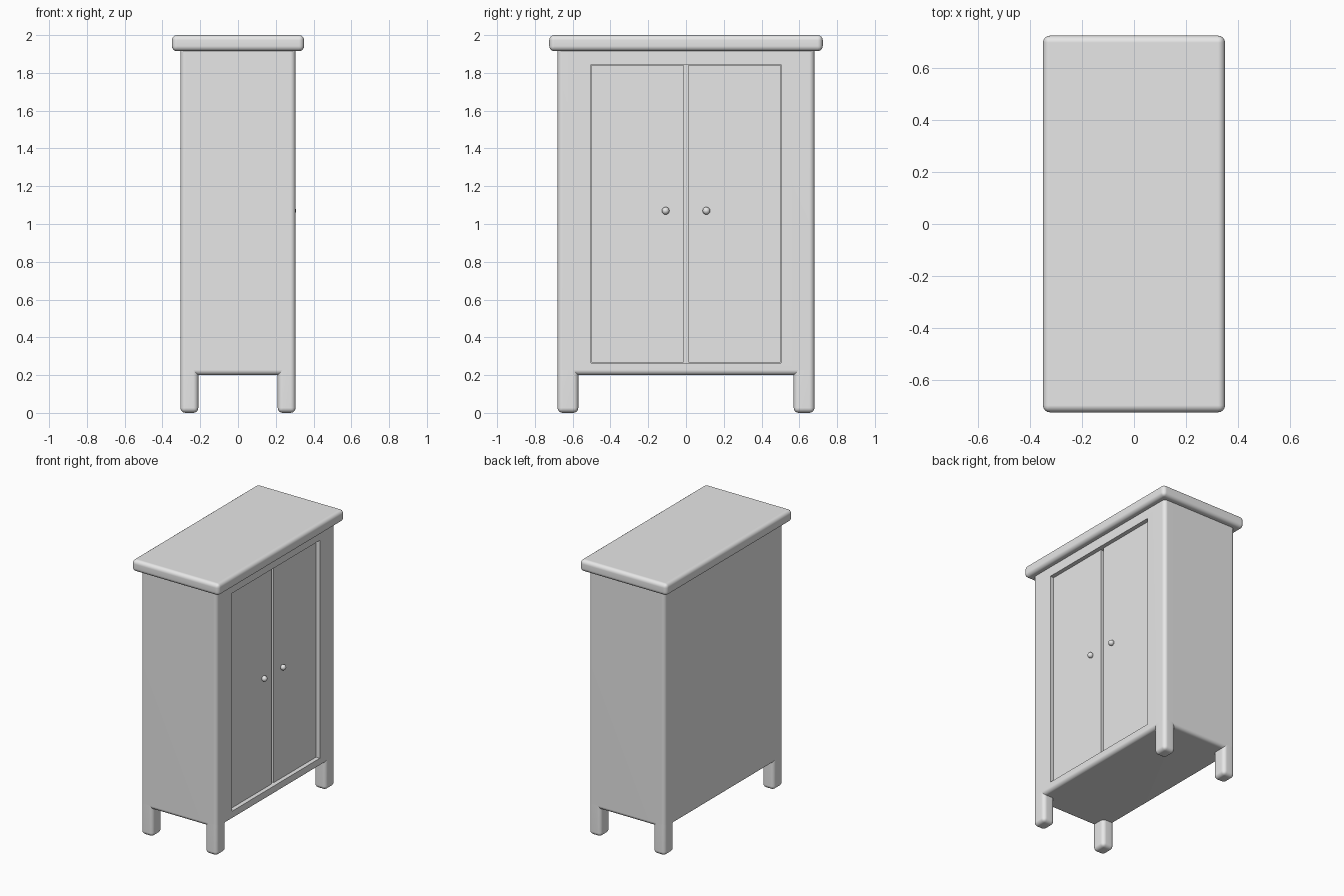
import bpy
import bmesh
import math
from mathutils import Vector

default = bpy.data.objects.get("Cube")
if default:
    bpy.data.objects.remove(default, do_unlink=True)

# One plain grey for the whole cabinet
grey = bpy.data.materials.new("plain_grey")
grey.use_nodes = True
grey.diffuse_color = (0.8, 0.8, 0.8, 1)
grey.node_tree.nodes["Principled BSDF"].inputs["Base Color"].default_value = (0.8, 0.8, 0.8, 1)

BEVEL = 0.027


def finish(name, bm):
    """Turn a bmesh into a smooth-shaded object with crisp corners."""
    bmesh.ops.recalc_face_normals(bm, faces=bm.faces)
    mesh = bpy.data.meshes.new(name)
    bm.to_mesh(mesh)
    bm.free()
    mesh.materials.append(grey)
    obj = bpy.data.objects.new(name, mesh)
    bpy.context.collection.objects.link(obj)
    bpy.ops.object.select_all(action="DESELECT")
    obj.select_set(True)
    bpy.context.view_layer.objects.active = obj
    bpy.ops.object.shade_smooth_by_angle(angle=math.radians(35))
    normals = obj.modifiers.new("even_normals", "WEIGHTED_NORMAL")
    normals.keep_sharp = True
    return obj


def box(low, high, bevel=0.0, segments=4):
    """Box between two corners, with optional rounded edges."""
    low, high = Vector(low), Vector(high)
    bm = bmesh.new()
    bmesh.ops.create_cube(bm, size=1)
    for v in bm.verts:
        v.co = (low + high) / 2 + v.co * (high - low)
    if bevel:
        bmesh.ops.bevel(bm, geom=bm.edges[:], offset=bevel, segments=segments,
                        profile=0.5, affect="EDGES")
    bm.normal_update()
    return bm


# Carcass with a recessed door opening on the +x side
HALF_X, HALF_Y = 0.305, 0.68
OPEN_Y, OPEN_LOW, OPEN_HIGH = 0.503, 0.263, 1.845
body = box((-HALF_X, -HALF_Y, 0.2), (HALF_X, HALF_Y, 1.95), BEVEL)
panel = max((f for f in body.faces if f.normal.x > 0.99), key=lambda f: f.calc_area())
bmesh.ops.inset_individual(body, faces=[panel], thickness=0.05)
middle = panel.calc_center_median()
for v in panel.verts:
    v.co.y = math.copysign(OPEN_Y, v.co.y)
    v.co.z = OPEN_HIGH if v.co.z > middle.z else OPEN_LOW
pushed = bmesh.ops.extrude_face_region(body, geom=[panel])
bmesh.ops.translate(body, vec=(-0.05, 0, 0),
                    verts=[g for g in pushed["geom"] if isinstance(g, bmesh.types.BMVert)])
if panel.is_valid:
    bmesh.ops.delete(body, geom=[panel], context="FACES_ONLY")
finish("cabinet_body", body)

# Overhanging top
finish("cabinet_top", box((-0.35, -0.724, 1.915), (0.35, 0.724, 2.0), BEVEL))

# Legs, doors and knobs, mirrored across the middle
for side, sy in (("right", -1), ("left", 1)):
    for end, sx in (("back", -1), ("front", 1)):
        xs = sorted((sx * 0.21, sx * HALF_X))
        ys = sorted((sy * 0.57, sy * HALF_Y))
        finish(f"{end}_{side}_leg",
               box((xs[0], ys[0], 0), (xs[1], ys[1], 0.254), BEVEL))

    ys = sorted((sy * 0.013, sy * (OPEN_Y - 0.003)))
    finish(f"{side}_door", box((0.25, ys[0], OPEN_LOW + 0.003),
                               (0.278, ys[1], OPEN_HIGH - 0.003)))

    knob = bmesh.new()
    bmesh.ops.create_uvsphere(knob, u_segments=20, v_segments=12, radius=0.02)
    bmesh.ops.translate(knob, vec=(0.288, sy * 0.108, 1.07), verts=knob.verts)
    finish(f"{side}_door_knob", knob)
